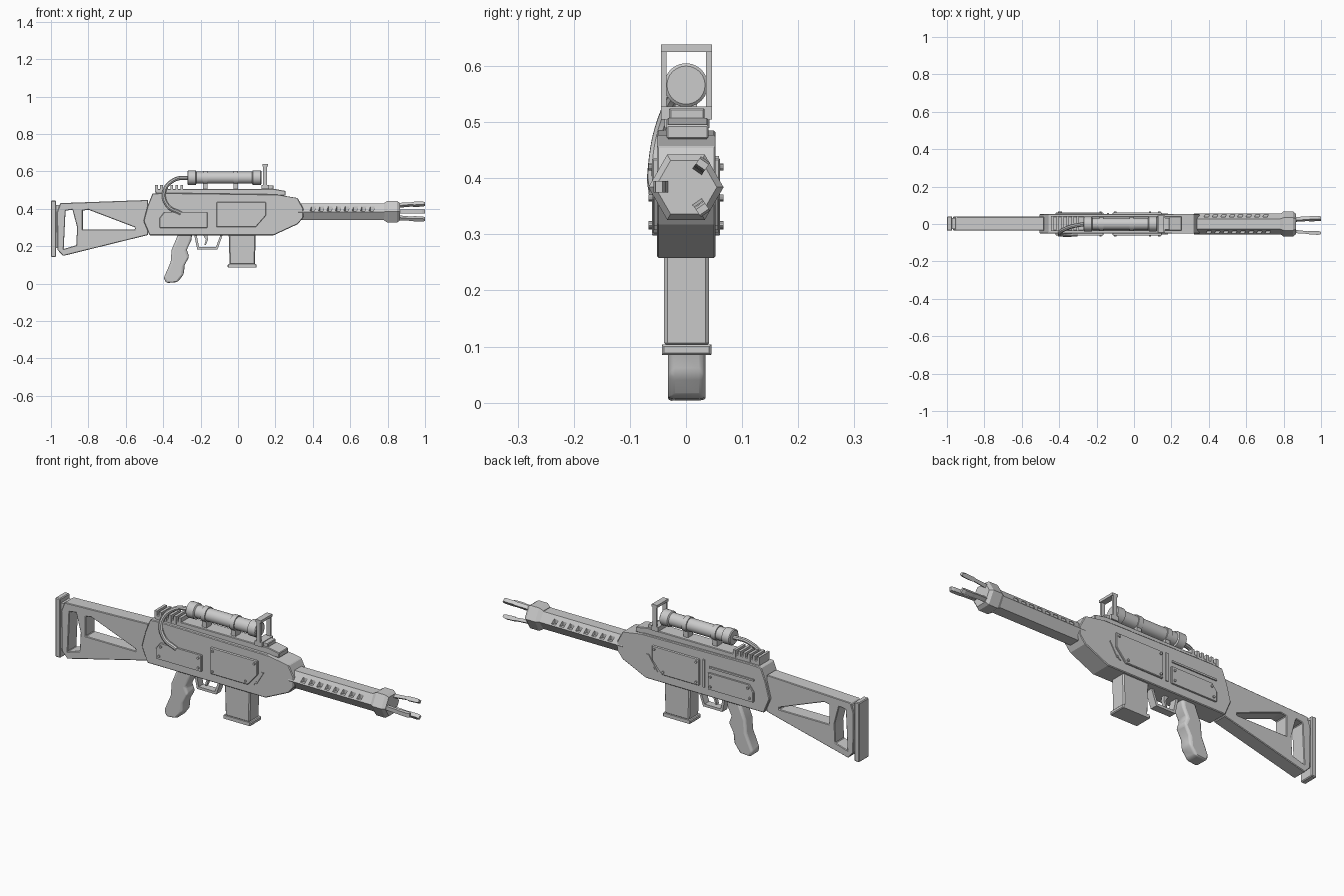
import bpy, bmesh, math
from mathutils import Vector, Matrix

if "Cube" in bpy.data.objects:
    bpy.data.objects.remove(bpy.data.objects["Cube"])

grey = bpy.data.materials.new("light grey")
grey.diffuse_color = (0.6, 0.6, 0.6, 1)
grey.use_nodes = True
grey.node_tree.nodes["Principled BSDF"].inputs["Base Color"].default_value = grey.diffuse_color


def finish(name, mesh, bevel=0, smooth=False, segments=1):
    ob = bpy.data.objects.new(name, mesh)
    bpy.context.collection.objects.link(ob)
    mesh.materials.clear()
    mesh.materials.append(grey)
    if bevel:
        m = ob.modifiers.new("bevel", 'BEVEL')
        m.width, m.segments, m.limit_method = bevel, segments, 'ANGLE'
    if smooth:
        bpy.ops.object.select_all(action='DESELECT')
        ob.select_set(True)
        bpy.context.view_layer.objects.active = ob
        bpy.ops.object.shade_smooth_by_angle(angle=math.radians(35))
    return ob


def plate(name, outline, y0, y1, holes=(), bevel=0, smooth=False, segments=1):
    """Side profile (x, z) with optional holes, extruded from y0 to y1."""
    cu = bpy.data.curves.new(name, 'CURVE')
    cu.dimensions, cu.fill_mode = '2D', 'BOTH'
    cu.extrude = abs(y1 - y0) / 2
    for loop in (outline, *holes):
        s = cu.splines.new('POLY')
        s.points.add(len(loop) - 1)
        for p, (x, z) in zip(s.points, loop):
            p.co = (x, z, 0, 1)
        s.use_cyclic_u = True
    tmp = bpy.data.objects.new("tmp", cu)
    me = bpy.data.meshes.new_from_object(tmp)
    bpy.data.objects.remove(tmp)
    me.transform(Matrix.Translation((0, (y0 + y1) / 2, 0)) @ Matrix.Rotation(math.pi / 2, 4, 'X'))
    bm = bmesh.new()
    bm.from_mesh(me)
    bmesh.ops.remove_doubles(bm, verts=bm.verts, dist=1e-5)
    bmesh.ops.recalc_face_normals(bm, faces=bm.faces)
    for f in bm.faces:
        f.smooth = False
    bm.to_mesh(me)
    bm.free()
    return finish(name, me, bevel, smooth, segments)


def box(name, x0, x1, y0, y1, z0, z1, bevel=0):
    return plate(name, [(x0, z0), (x1, z0), (x1, z1), (x0, z1)], y0, y1, bevel=bevel)


def lathe(name, rings, z, sides, y=0, smooth=True, sy=1.0, angle=0.0):
    """Rings of (x, radius) around an axis along x."""
    bm = bmesh.new()
    loops = []
    for x, r in rings:
        loops.append([bm.verts.new((x, y + r * sy * math.cos(angle + i * math.tau / sides),
                                    z + r * math.sin(angle + i * math.tau / sides)))
                      for i in range(sides)])
    for a, b in zip(loops, loops[1:]):
        for i in range(sides):
            j = (i + 1) % sides
            bm.faces.new((a[i], a[j], b[j], b[i]))
    bm.faces.new(loops[0])
    bm.faces.new(loops[-1])
    bmesh.ops.recalc_face_normals(bm, faces=bm.faces)
    me = bpy.data.meshes.new(name)
    bm.to_mesh(me)
    bm.free()
    return finish(name, me, smooth=smooth)


# Receiver body and top rail
plate("receiver", [(-.505, .334), (-.484, .414), (-.457, .482), (-.40, .485), (.20, .477), (.32, .457),
                   (.35, .40), (.35, .355), (.32, .318), (.19, .258), (-.473, .258)], -.052, .053, bevel=.004)
plate("top_rail", [(-.44, .475), (.255, .47), (.255, .495), (.19, .507), (-.44, .505)], -.035, .04, bevel=.003)
box("rail_block", .13, .19, -.03, .033, .50, .525, .003)
for i in range(6):
    x = -.443 + i * .027
    box("rail_tooth", x, x + .014, -.038, .042, .49, .527)

# Stock and butt plate
plate("stock", [(-.95, .43), (-.48, .447), (-.48, .26), (-.935, .148), (-.965, .18), (-.968, .38)], -.034, .039,
      holes=[[(-.83, .39), (-.80, .395), (-.55, .30), (-.55, .29), (-.83, .29)],
             [(-.922, .39), (-.885, .395), (-.86, .30), (-.865, .205), (-.932, .185)]], bevel=.003)
box("butt_plate", -1.0, -.972, -.036, .041, .142, .443, .004)
box("butt_spacer", -.975, -.955, -.028, .033, .19, .42)

# Side panels, rivets and slanted vents on both sides
rear = [(-.395, .382), (-.163, .382), (-.163, .298), (-.42, .298), (-.42, .35)]
front = [(-.115, .436), (.15, .436), (.15, .365), (.095, .302), (-.115, .302)]
for s in (-1, 1):
    for name, pts in (("rear_panel", rear), ("front_panel", front)):
        plate(name, pts, s * .048, s * .061, bevel=.003)
    for x, z in [(-.39, .365), (-.18, .365), (-.18, .315), (-.40, .315),
                 (-.10, .42), (.135, .42), (.085, .318), (-.10, .318)]:
        bm = bmesh.new()
        bmesh.ops.create_cone(bm, cap_ends=True, segments=10, radius1=.006, radius2=.006, depth=.012,
                              matrix=Matrix.Translation((x, s * .061, z)) @ Matrix.Rotation(math.pi / 2, 4, 'X'))
        me = bpy.data.meshes.new("rivet")
        bm.to_mesh(me)
        bm.free()
        finish("rivet", me)
    for d in (0, .014):
        plate("slanted_vent", [(.12 + d, .308 + d / 2), (.128 + d, .308 + d / 2),
                               (.178 + d / 3, .383), (.17 + d / 3, .383)], s * .05, s * .057)
# Extra trim on the far side
box("trim_strip", -.42, -.17, .05, .059, .405, .414)
box("trim_post", -.145, -.133, .05, .059, .30, .44)

# Barrel shroud with a row of slots along each edge
shroud = lathe("barrel_shroud", [(.32, .051), (.80, .051)], .383, 6, smooth=False, sy=1.08)
bm = bmesh.new()
for s in (-1, 1):
    for i in range(8):
        bmesh.ops.create_cube(bm, size=1, matrix=Matrix.Translation((.395 + i * .045, s * .056, .40))
                              @ Matrix.Shear('XZ', 4, (.5, 0)) @ Matrix.Diagonal((.024, .042, .022, 1)))
me = bpy.data.meshes.new("slot_cutter")
bm.to_mesh(me)
bm.free()
cutter = finish("slot_cutter", me)
cutter.hide_render = True
cutter.hide_viewport = True
cutter.display_type = 'WIRE'
mod = shroud.modifiers.new("slots", 'BOOLEAN')
mod.object, mod.operation, mod.solver = cutter, 'DIFFERENCE', 'EXACT'

# Muzzle and three prongs
lathe("muzzle", [(.78, .053), (.80, .067), (.85, .067), (.865, .055)], .384, 6, smooth=False)
for a in (55, 180, 305):
    d = Vector((0, math.cos(math.radians(a)), math.sin(math.radians(a))))
    t = Vector((0, -d.z, d.y))
    bm = bmesh.new()
    loops = []
    for x, r, h in ((.85, .040, .009), (.93, .047, .007), (.94, .047, .010), (.985, .049, .010), (1.0, .049, .006)):
        c = Vector((x, .001, .385)) + d * r
        loops.append([bm.verts.new(c + d * i * h + t * j * .010) for i, j in ((-1, -1), (1, -1), (1, 1), (-1, 1))])
    for p, q in zip(loops, loops[1:]):
        for i in range(4):
            bm.faces.new((p[i], p[i - 1], q[i - 1], q[i]))
    bm.faces.new(loops[0])
    bm.faces.new(loops[-1])
    bmesh.ops.recalc_face_normals(bm, faces=bm.faces)
    me = bpy.data.meshes.new("prong")
    bm.to_mesh(me)
    bm.free()
    finish("prong", me)

# Scope tube with end caps, clamp rings and feet
lathe("scope", [(-.27, .034), (-.266, .039), (-.226, .039), (-.222, .032), (.075, .032), (.079, .039),
                (.121, .039), (.125, .034)], .566, 24)
for x in (-.175, -.012):
    lathe("scope_ring", [(x - .013, .037), (x + .013, .037)], .566, 24)
    box("scope_foot", x - .013, x + .013, -.02, .02, .49, .54)

# Front sight frame
for y in (-.045, .036):
    box("sight_post", .134, .156, y, y + .010, .525, .63)
box("sight_top", .13, .16, -.045, .046, .625, .638)
box("sight_base", .125, .165, -.045, .046, .505, .528)

# Hose from the scope to the side of the receiver
cu = bpy.data.curves.new("hose", 'CURVE')
cu.dimensions, cu.bevel_depth, cu.bevel_resolution, cu.use_fill_caps = '3D', .011, 2, True
sp = cu.splines.new('BEZIER')
path = [(-.265, 0, .566), (-.34, -.015, .555), (-.395, -.045, .49), (-.375, -.058, .415), (-.305, -.056, .375)]
sp.bezier_points.add(len(path) - 1)
for p, co in zip(sp.bezier_points, path):
    p.co = co
    p.handle_left_type = p.handle_right_type = 'AUTO'
sp.resolution_u = 6
tmp = bpy.data.objects.new("tmp", cu)
me = bpy.data.meshes.new_from_object(tmp)
bpy.data.objects.remove(tmp)
finish("hose", me, smooth=True)

# Magazine
plate("magazine", [(-.05, .27), (.095, .27), (.09, .10), (-.045, .10)], -.039, .041, bevel=.006)
box("magazine_base", -.055, .10, -.043, .045, .085, .104, .004)

# Grip with finger grooves
plate("grip", [(-.32, .265), (-.245, .265), (-.25, .23), (-.275, .18), (-.26, .145), (-.285, .10), (-.29, .05),
               (-.322, .008), (-.385, .003), (-.397, .03), (-.36, .115), (-.355, .18)], -.032, .035,
      bevel=.012, smooth=True, segments=3)

# Trigger and guard
plate("trigger_guard", [(-.235, .265), (-.218, .182), (-.11, .182), (-.08, .265), (-.092, .265), (-.118, .195),
                        (-.208, .195), (-.222, .265)], -.018, .02)
plate("trigger", [(-.19, .265), (-.165, .265), (-.16, .235), (-.172, .205), (-.18, .205), (-.172, .235)], -.008, .01)
